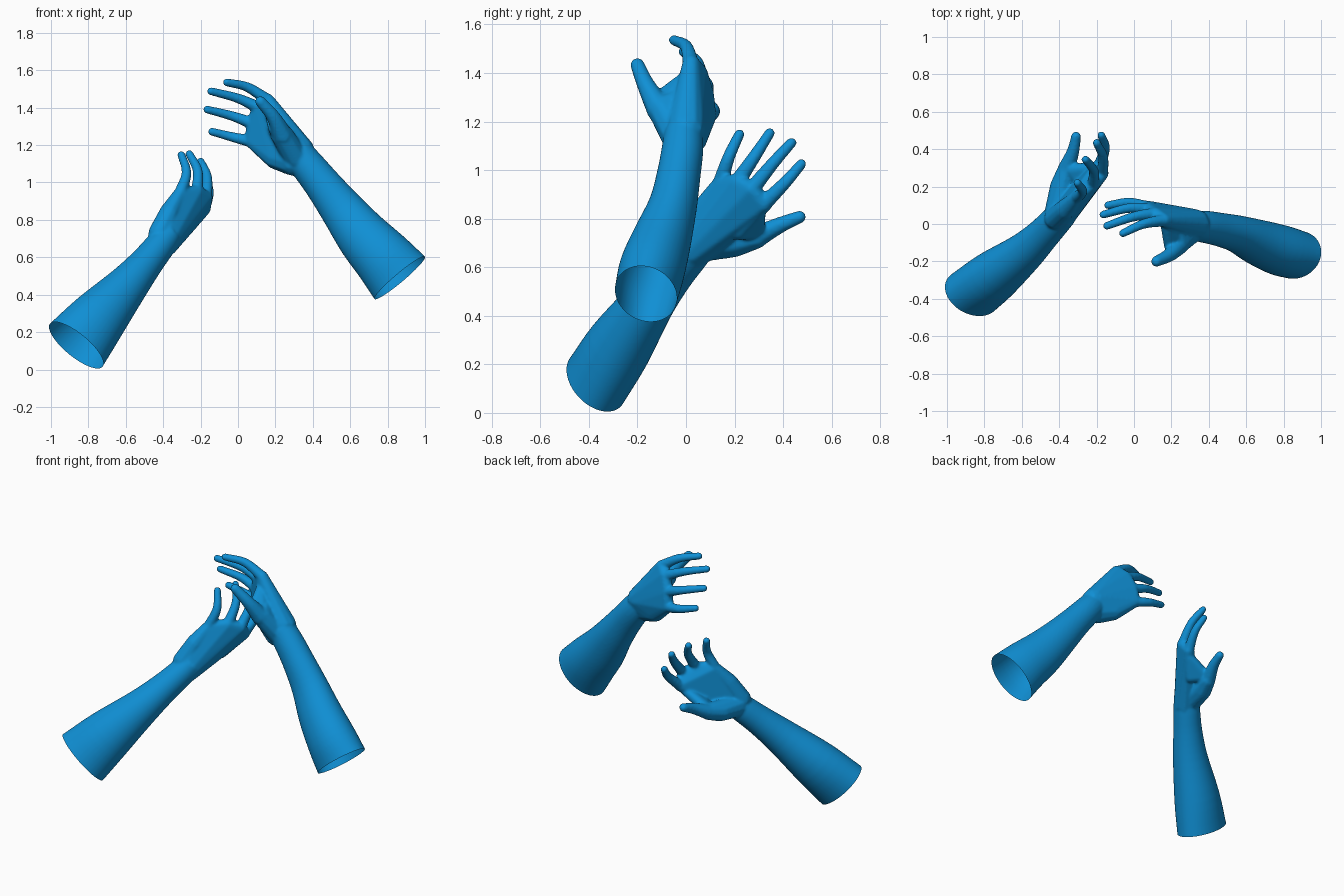
import bpy, bmesh, math
from mathutils import Vector

cube = bpy.data.objects.get("Cube")
if cube:
    bpy.data.objects.remove(cube, do_unlink=True)

blue = bpy.data.materials.new("blue")
blue.use_nodes = True
blue.diffuse_color = (0.005, 0.28, 0.67, 1)
blue.node_tree.nodes["Principled BSDF"].inputs["Base Color"].default_value = blue.diffuse_color

# Unit ball used as the building block of every hull
ball_mesh = bmesh.new()
bmesh.ops.create_icosphere(ball_mesh, subdivisions=2, radius=1)
BALL = [v.co.copy() for v in ball_mesh.verts]
ball_mesh.free()


def spline(points, steps=4):
    """Catmull-Rom samples through points of any dimension."""
    pts = [Vector(p) for p in points]
    pts = [2 * pts[0] - pts[1]] + pts + [2 * pts[-1] - pts[-2]]
    out = []
    for a, b, c, d in zip(pts, pts[1:], pts[2:], pts[3:]):
        for i in range(steps):
            t = i / steps
            out.append((2 * b + (c - a) * t + (2 * a - 5 * b + 4 * c - d) * t ** 2
                        + (3 * b - a - 3 * c + d) * t ** 3) / 2)
    return out + [pts[-2]]


def hull(bm, *balls):
    """Convex skin around balls given as x, y, z, radius."""
    verts = [bm.verts.new(Vector(b[:3]) + p * b[3]) for b in balls for p in BALL]
    result = bmesh.ops.convex_hull(bm, input=verts)
    loose = {g for key in ("geom_interior", "geom_unused") for g in result[key]
             if isinstance(g, bmesh.types.BMVert)}
    bmesh.ops.delete(bm, geom=list(loose), context="VERTS")


def digit(bm, *joints, radii=(0.034, 0.027, 0.022)):
    """Tapered, gently bent finger through its joints."""
    path = spline([(*j, r) for j, r in zip(joints, radii)])
    for a, b in zip(path, path[1:]):
        hull(bm, a, b)


def forearm(bm, stations, sides=40):
    """Loft of ellipses: x, y, z, half depth, half width."""
    path = spline(stations)
    start = path[0].copy()
    path.insert(0, 3 * path[0] - 2 * path[1])
    rings = []
    for i, s in enumerate(path):
        before, after = path[max(i - 1, 0)], path[min(i + 1, len(path) - 1)]
        along = Vector((after - before)[:3]).normalized()
        depth = (Vector((0, 1, 0)) - along * along.y).normalized()
        width = along.cross(depth)
        ring = []
        for k in range(sides):
            a = math.tau * k / sides
            ring.append(bm.verts.new(Vector(s[:3]) + depth * s[3] * math.cos(a)
                                     + width * s[4] * math.sin(a)))
        rings.append(ring)
    for r, q in zip(rings, rings[1:]):
        for k in range(sides):
            n = (k + 1) % sides
            bm.faces.new((r[k], r[n], q[n], q[k]))
    bm.faces.new(rings[0][::-1])
    bm.faces.new(rings[-1])
    return Vector(start[:3]), Vector((path[0] - path[2])[:3]).normalized()


def finish(bm, name, cut):
    """Fuse the parts into one skin, soften it and cut the elbow end open."""
    bmesh.ops.recalc_face_normals(bm, faces=bm.faces)
    mesh = bpy.data.meshes.new(name)
    bm.to_mesh(mesh)
    bm.free()
    obj = bpy.data.objects.new(name, mesh)
    bpy.context.collection.objects.link(obj)
    remesh = obj.modifiers.new("fuse", "REMESH")
    remesh.mode = "VOXEL"
    remesh.voxel_size = 0.007
    soften = obj.modifiers.new("soften", "SMOOTH")
    soften.factor = 0.5
    soften.iterations = 9
    graph = bpy.context.evaluated_depsgraph_get()
    skin = bpy.data.meshes.new_from_object(obj.evaluated_get(graph))
    obj.modifiers.clear()
    obj.data = skin
    bm = bmesh.new()
    bm.from_mesh(skin)
    bmesh.ops.bisect_plane(bm, geom=bm.verts[:] + bm.edges[:] + bm.faces[:],
                           plane_co=cut[0], plane_no=cut[1], clear_outer=True)
    bm.to_mesh(skin)
    bm.free()
    skin.materials.clear()
    skin.materials.append(blue)
    skin.shade_smooth()
    skin.name = name


# Left arm: forearm
bm = bmesh.new()
cut = forearm(bm, [(.865, -.165, .49, .13, .177), (.78, -.14, .59, .135, .162),
                   (.67, -.1, .71, .122, .143), (.56, -.055, .85, .1, .118),
                   (.46, -.03, .98, .09, .1), (.38, -.015, 1.08, .086, .092),
                   (.32, -.01, 1.15, .08, .088)])
# Left palm, ball of the thumb and web
index, middle = (.16, .02, 1.44), (.11, .055, 1.4)
ring, little = (.08, .08, 1.315), (.07, .09, 1.22)
knuckles = [(*k, .036) for k in (index, middle, ring, little)]
hull(bm, (.33, 0, 1.17, .08), (.29, -.01, 1.11, .075), (.2, .03, 1.13, .06), *knuckles)
hull(bm, (.31, -.03, 1.13, .07), (.24, -.1, 1.25, .06), (.2, 0, 1.3, .05))
hull(bm, (.22, -.08, 1.27, .05), (.19, -.12, 1.29, .03), (.17, 0, 1.38, .03))
# Left fingers and thumb
digit(bm, index, (.05, 0, 1.51), (-.06, -.05, 1.535))
digit(bm, middle, (0, .04, 1.45), (-.145, -.01, 1.488))
digit(bm, ring, (-.03, .085, 1.355), (-.165, .05, 1.39))
digit(bm, little, (-.03, .115, 1.243), (-.14, .1, 1.272))
digit(bm, (.24, -.11, 1.25), (.19, -.165, 1.35), (.12, -.2, 1.433), radii=(.055, .038, .03))
finish(bm, "left_arm", cut)

# Right arm: forearm
bm = bmesh.new()
cut = forearm(bm, [(-.865, -.37, .13, .137, .182), (-.745, -.275, .275, .135, .155),
                   (-.59, -.155, .45, .107, .112), (-.49, -.06, .57, .09, .09),
                   (-.41, .025, .67, .083, .08), (-.37, .06, .72, .075, .07)])
# Right palm, heel, ball of the thumb and web
index, middle = (-.18, .32, .86), (-.17, .27, .92)
ring, little = (-.22, .21, .95), (-.31, .14, .94)
knuckles = [(*k, .036) for k in (index, middle, ring, little)]
hull(bm, (-.4, .03, .67, .078), (-.4, .04, .73, .06), *knuckles)
hull(bm, (-.42, .03, .725, .062), (-.365, .08, .84, .055), knuckles[-1])
hull(bm, (-.41, .06, .69, .07), (-.39, .2, .7, .06), (-.36, .29, .725, .05))
hull(bm, (-.34, .29, .75, .035), (-.2, .3, .83, .03), (-.28, .22, .75, .04))
# Right fingers and thumb
digit(bm, index, (-.155, .41, .95), (-.175, .475, 1.025))
digit(bm, middle, (-.165, .36, 1.03), (-.2, .435, 1.113))
digit(bm, ring, (-.215, .285, 1.06), (-.26, .345, 1.153))
digit(bm, little, (-.275, .175, 1.05), (-.303, .22, 1.148))
digit(bm, (-.36, .3, .73), (-.325, .39, .775), (-.31, .468, .807), radii=(.046, .034, .027))
finish(bm, "right_arm", cut)
